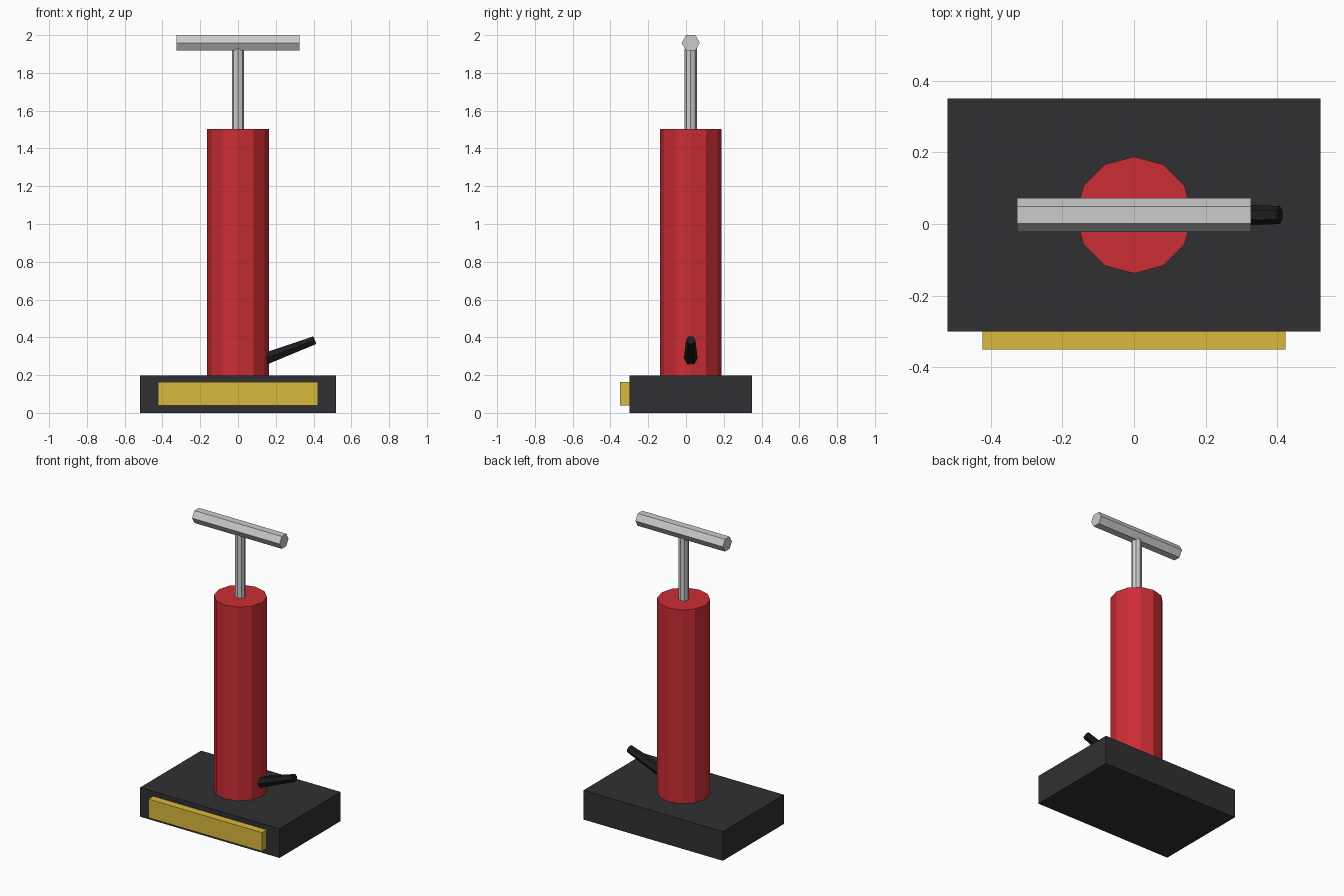
import bpy, bmesh
from math import sin, cos, tau
from mathutils import Vector

if "Cube" in bpy.data.objects:
    bpy.data.objects.remove(bpy.data.objects["Cube"])


def material(name, rgb):
    m = bpy.data.materials.new(name)
    m.diffuse_color = (*rgb, 1)
    m.use_nodes = True
    m.node_tree.nodes["Principled BSDF"].inputs["Base Color"].default_value = m.diffuse_color
    return m


def finish(name, bm, mat=None):
    bmesh.ops.recalc_face_normals(bm, faces=bm.faces)
    mesh = bpy.data.meshes.new(name)
    bm.to_mesh(mesh)
    bm.free()
    if mat:
        mesh.materials.append(mat)
    obj = bpy.data.objects.new(name, mesh)
    bpy.context.collection.objects.link(obj)


def box(name, lo, hi, mat):
    lo, hi = Vector(lo), Vector(hi)
    bm = bmesh.new()
    bmesh.ops.create_cube(bm, size=1)
    bmesh.ops.scale(bm, vec=hi - lo, verts=bm.verts)
    bmesh.ops.translate(bm, vec=(lo + hi) / 2, verts=bm.verts)
    finish(name, bm, mat)


def rod(name, start, end, r1, r2, sides, mat=None):
    # Faceted tube between two points, with corners on the y axis
    start, end = Vector(start), Vector(end)
    u = Vector((0, 1, 0))
    v = (end - start).normalized().cross(u)
    bm = bmesh.new()
    rings = [[bm.verts.new(c + r * (u * cos(tau * i / sides) + v * sin(tau * i / sides)))
              for i in range(sides)] for c, r in ((start, r1), (end, r2))]
    for ring in rings:
        bm.faces.new(ring)
    for i in range(sides):
        j = (i + 1) % sides
        bm.faces.new((rings[0][i], rings[0][j], rings[1][j], rings[1][i]))
    finish(name, bm, mat)


dark = material("dark_base", (0.03, 0.03, 0.034))
black = material("black_rubber", (0.012, 0.012, 0.014))
red = material("red_paint", (0.6, 0.027, 0.035))
yellow = material("yellow_paint", (0.7, 0.49, 0.045))
Y = 0.025  # centre line of the pump

# Base block with a yellow plate on the front
box("base", (-0.52, -0.30, 0), (0.52, 0.35, 0.197), dark)
box("front_plate", (-0.423, -0.35, 0.038), (0.423, -0.30, 0.164), yellow)

# Barrel, plunger rod and T-handle
rod("barrel", (0, Y, 0.197), (0, Y, 1.503), 0.163, 0.163, 12, red)
rod("plunger_rod", (0, Y, 1.503), (0, Y, 1.93), 0.032, 0.032, 8)
rod("handle", (-0.326, Y, 1.959), (0.326, Y, 1.959), 0.048, 0.048, 6)

# Tapered hose stub on the right of the barrel
rod("hose_stub", (0.10, Y, 0.27), (0.407, Y, 0.385), 0.038, 0.025, 6, black)
